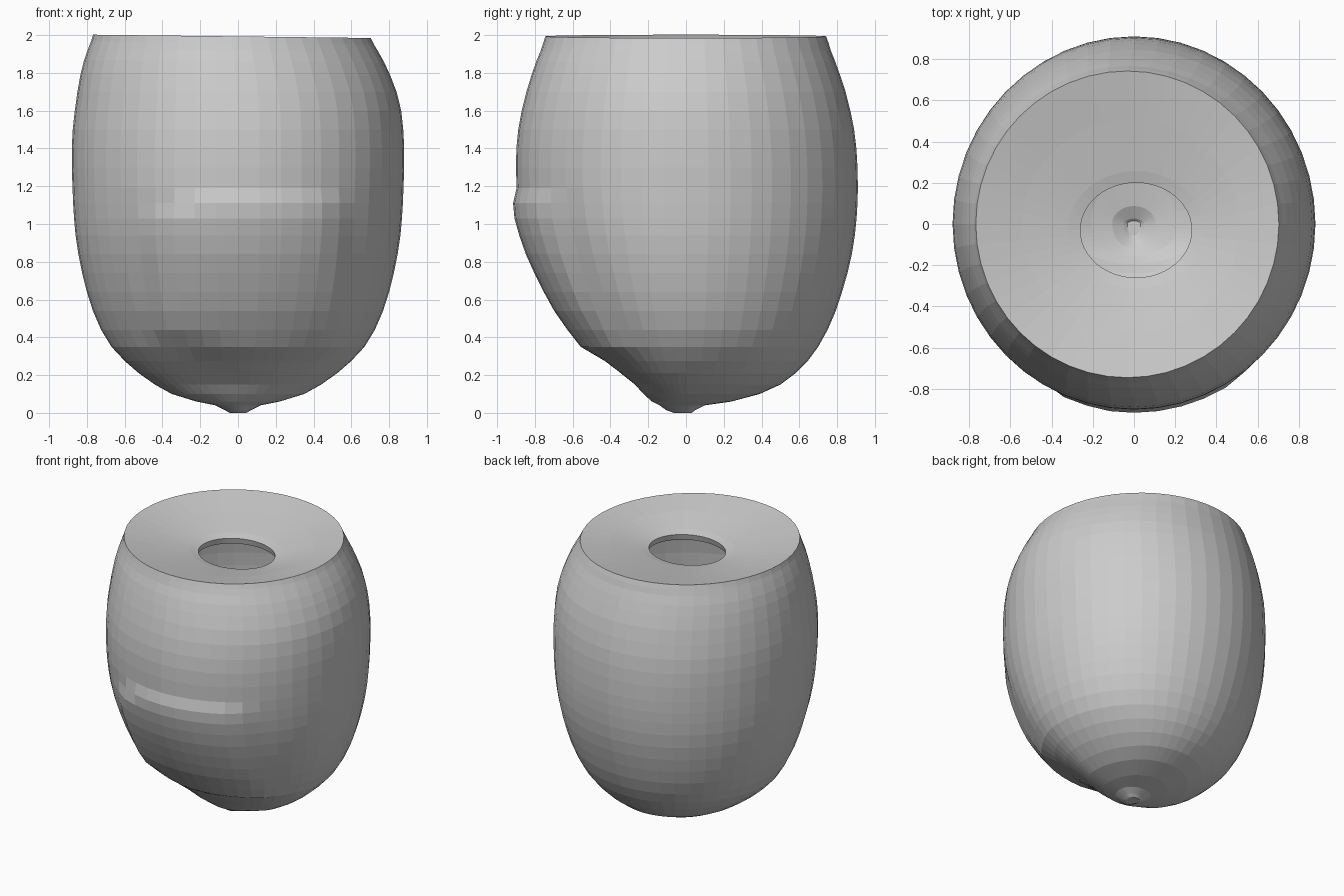
import bpy, bmesh, math

SEG = 48

# Outer silhouette rows: z, half width, front reach, back reach
rows = [
    (0.000, 0.045, 0.065, 0.030), (0.015, 0.070, 0.105, 0.050),
    (0.040, 0.120, 0.140, 0.100), (0.060, 0.220, 0.180, 0.240),
    (0.100, 0.350, 0.225, 0.390), (0.150, 0.440, 0.270, 0.500),
    (0.210, 0.525, 0.345, 0.580), (0.275, 0.600, 0.430, 0.645),
    (0.350, 0.670, 0.525, 0.700), (0.440, 0.725, 0.590, 0.750),
    (0.540, 0.768, 0.660, 0.793), (0.640, 0.800, 0.715, 0.826),
    (0.740, 0.825, 0.765, 0.855), (0.840, 0.845, 0.810, 0.878),
    (0.940, 0.860, 0.845, 0.894), (1.030, 0.868, 0.870, 0.903),
    (1.190, 0.876, 0.897, 0.910), (1.300, 0.880, 0.900, 0.908),
    (1.400, 0.880, 0.898, 0.902), (1.500, 0.875, 0.888, 0.890),
    (1.600, 0.864, 0.870, 0.870), (1.700, 0.845, 0.845, 0.845),
    (1.790, 0.820, 0.817, 0.815), (1.860, 0.795, 0.793, 0.790),
    (1.920, 0.768, 0.768, 0.766), (1.960, 0.748, 0.755, 0.754),
    (1.993, 0.735, 0.745, 0.742),
]
# Dished lid rings: z, rx, ry, centre x, centre y
lid = [
    (1.950, 0.53, 0.52, -0.015, -0.012),
    (1.905, 0.33, 0.285, 0.010, -0.028),
    (1.890, 0.27, 0.230, 0.010, -0.030),
]


def ramp(v, a, b):
    return max(0.0, min(1.0, (v - a) / (b - a)))


def bump(x, y, z):
    """Height of the slightly raised panel on the front."""
    if y > 0:
        return 0.0
    side = ramp(x, -0.50, -0.38) * (1 - ramp(x, 0.48, 0.60))
    low = ramp(z, 0.29 - 0.2 * min(x, 0), 0.36 - 0.2 * min(x, 0))
    top = 1.15 + 0.4 * min(x + 0.2, 0)
    return 0.038 * side * low * (1 - ramp(z, top - 0.06, top + 0.04))


bm = bmesh.new()
rings = []

# Body wall
for z, rx, yf, yb in rows[:16] + [(1.11, 0.873, 0.885, 0.908)] + rows[16:]:
    cx = -0.033 * ramp(z, 1.65, 2.0)
    ring = []
    for i in range(SEG):
        a = 2 * math.pi * i / SEG
        c, s = math.cos(a), math.sin(a)
        x, y = cx + rx * c, s * (yb if s > 0 else yf)
        k = bump(x, y, z)
        zz = z - 0.009 * x / 0.74 * ramp(z, 1.6, 2.0)
        ring.append(bm.verts.new((x + k * c * 0.6, y + k * s, zz)))
    rings.append(ring)

# Dished top leading to the open hole
for z, rx, ry, cx, cy in lid:
    rings.append([bm.verts.new((cx + rx * math.cos(2 * math.pi * i / SEG),
                                cy + ry * math.sin(2 * math.pi * i / SEG), z))
                  for i in range(SEG)])

for lo, hi in zip(rings, rings[1:]):
    for i in range(SEG):
        j = (i + 1) % SEG
        bm.faces.new((lo[i], lo[j], hi[j], hi[i]))
bm.faces.new(list(reversed(rings[0])))

mesh = bpy.data.meshes.new("hollow_shell")
bm.to_mesh(mesh)
bm.free()
shell = bpy.data.objects.new("hollow_shell", mesh)
bpy.context.collection.objects.link(shell)

# Wall thickness
thick = shell.modifiers.new("wall", 'SOLIDIFY')
thick.thickness = 0.045
thick.offset = -1
